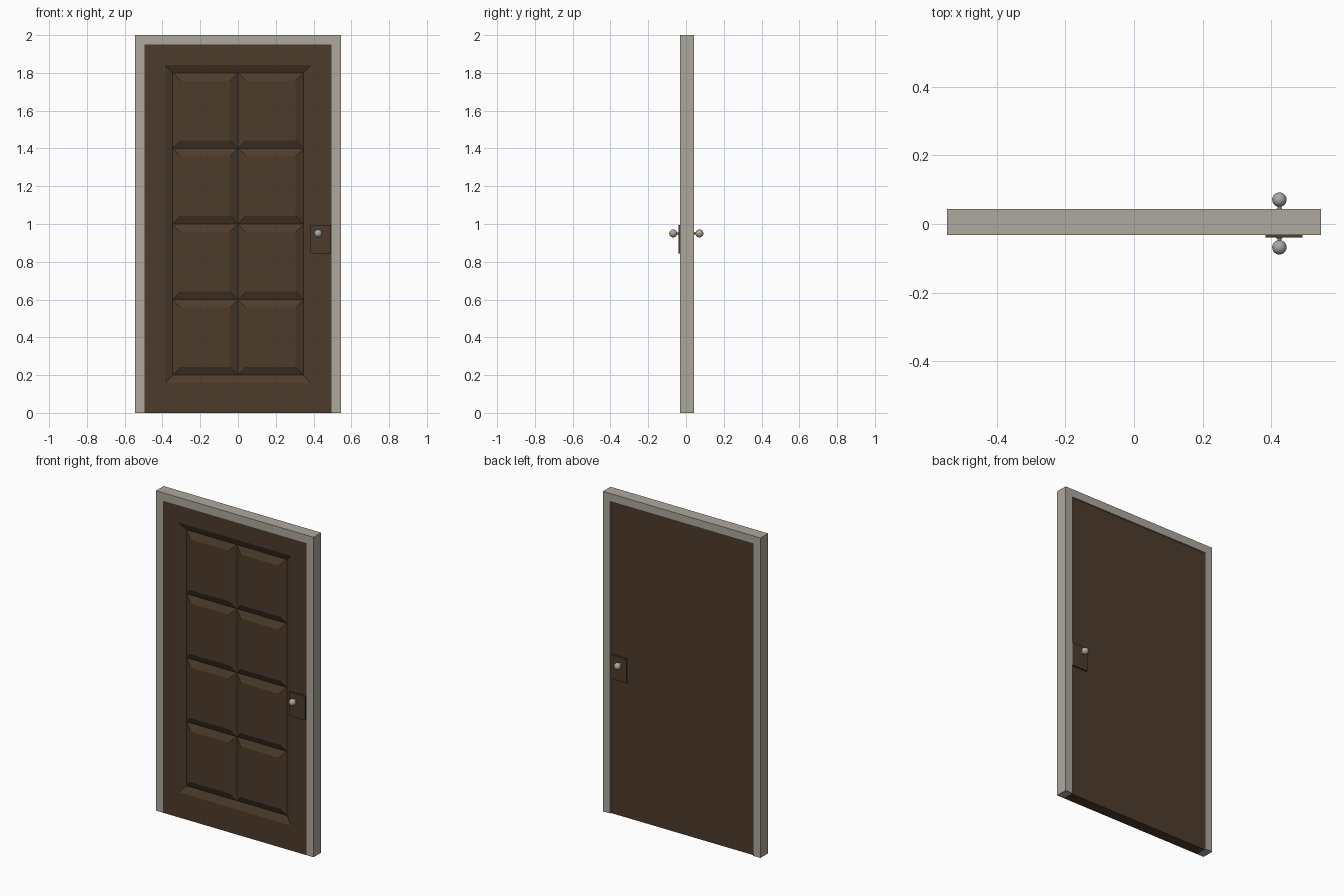
import bpy, bmesh, math
from mathutils import Vector, Matrix

cube = bpy.data.objects.get("Cube")
if cube:
    bpy.data.objects.remove(cube, do_unlink=True)


def material(name, rgb):
    m = bpy.data.materials.new(name)
    m.use_nodes = True
    m.diffuse_color = (*rgb, 1)
    m.node_tree.nodes["Principled BSDF"].inputs["Base Color"].default_value = (*rgb, 1)
    return m


GREY = material("warm grey", (0.42, 0.39, 0.34))
BROWN = material("dark brown", (0.076, 0.044, 0.025))
METAL = material("knob metal", (0.42, 0.38, 0.36))


def finish(bm, name, mat):
    mesh = bpy.data.meshes.new(name)
    bm.to_mesh(mesh)
    bm.free()
    ob = bpy.data.objects.new(name, mesh)
    mesh.materials.append(mat)
    bpy.context.collection.objects.link(ob)
    return ob


def box(name, x0, x1, y0, y1, z0, z1, mat):
    bm = bmesh.new()
    bmesh.ops.create_cube(bm, size=1)
    bmesh.ops.scale(bm, vec=(x1 - x0, y1 - y0, z1 - z0), verts=bm.verts)
    bmesh.ops.translate(bm, vec=((x0 + x1) / 2, (y0 + y1) / 2, (z0 + z1) / 2), verts=bm.verts)
    return finish(bm, name, mat)


# Frame: two jambs and a head, extruded through the wall
FRONT, BACK = -0.032, 0.0435
W, H, OPEN_W, OPEN_H = 0.545, 2.0, 0.495, 1.95
bm = bmesh.new()
outline = [(-W, 0), (-OPEN_W, 0), (-OPEN_W, OPEN_H), (OPEN_W, OPEN_H),
           (OPEN_W, 0), (W, 0), (W, H), (-W, H)]
face = bm.faces.new([bm.verts.new((x, FRONT, z)) for x, z in outline])
ext = bmesh.ops.extrude_face_region(bm, geom=[face], use_keep_orig=True)
bmesh.ops.translate(bm, vec=(0, BACK - FRONT, 0),
                    verts=[v for v in ext["geom"] if isinstance(v, bmesh.types.BMVert)])
bmesh.ops.recalc_face_normals(bm, faces=bm.faces)
finish(bm, "door_frame", GREY)

# Door leaf: recessed field with raised panels meeting in V grooves
DOOR_BACK, GROOVE = 0.035, FRONT + 0.02
bm = bmesh.new()


def rect(x0, x1, z0, z1, y):
    return [bm.verts.new((x, y, z)) for x, z in ((x0, z0), (x1, z0), (x1, z1), (x0, z1))]


def ring(outer, inner):
    for i in range(4):
        j = (i + 1) % 4
        bm.faces.new((outer[i], outer[j], inner[j], inner[i]))


back = rect(-OPEN_W, OPEN_W, 0, OPEN_H, DOOR_BACK)
front = rect(-OPEN_W, OPEN_W, 0, OPEN_H, FRONT)
lip = rect(-0.387, 0.387, 0.157, 1.843, FRONT)
field = rect(-0.347, 0.347, 0.2, 1.8, GROOVE)
bm.faces.new(back[::-1])
ring(back, front)
ring(front, lip)
ring(lip, field)

BEVEL, CELL_W, CELL_H = 0.042, 0.347, 0.4
for col in range(2):
    for row in range(4):
        x, z = (col - 1) * CELL_W, 0.2 + row * CELL_H
        base = rect(x, x + CELL_W, z, z + CELL_H, GROOVE)
        top = rect(x + BEVEL, x + CELL_W - BEVEL, z + BEVEL, z + CELL_H - BEVEL, FRONT)
        ring(base, top)
        bm.faces.new(top)
bmesh.ops.remove_doubles(bm, verts=bm.verts, dist=0.0001)
finish(bm, "door_leaf", BROWN)

# Lock plates on both faces
box("front_lock_plate", 0.383, 0.492, FRONT - 0.008, FRONT, 0.845, 0.995, BROWN)
box("back_lock_plate", 0.383, 0.492, DOOR_BACK, DOOR_BACK + 0.008, 0.845, 0.995, BROWN)


# Knobs: a ball on a waisted neck, turned about the y axis
def knob(name, y, direction):
    ball, neck, reach = 0.021, 0.006, 0.036
    profile = [(0.011, 0), (0.0095, 0.008), (neck, 0.012)]
    start = math.asin(neck / ball)
    for i in range(13):
        a = start + (math.pi - start) * i / 12
        profile.append((ball * math.sin(a), reach - ball * math.cos(a)))
    bm = bmesh.new()
    pts = [bm.verts.new((r, d * direction, 0)) for r, d in profile]
    edges = [bm.edges.new(pair) for pair in zip(pts, pts[1:])]
    bmesh.ops.spin(bm, geom=pts + edges, cent=(0, 0, 0), axis=(0, 1, 0),
                   angle=2 * math.pi, steps=24)
    bmesh.ops.remove_doubles(bm, verts=bm.verts, dist=0.0001)
    bmesh.ops.recalc_face_normals(bm, faces=bm.faces)
    if sum((f.normal.dot(f.calc_center_median() - Vector((0, reach * direction, 0)))
            for f in bm.faces)) < 0:
        bmesh.ops.reverse_faces(bm, faces=bm.faces)
    bmesh.ops.transform(bm, matrix=Matrix.Translation((0.424, y, 0.95)), verts=bm.verts)
    ob = finish(bm, name, METAL)
    bpy.ops.object.select_all(action="DESELECT")
    ob.select_set(True)
    bpy.context.view_layer.objects.active = ob
    bpy.ops.object.shade_smooth_by_angle(angle=math.radians(40))


knob("front_knob", FRONT, -1)
knob("back_knob", DOOR_BACK, 1)
